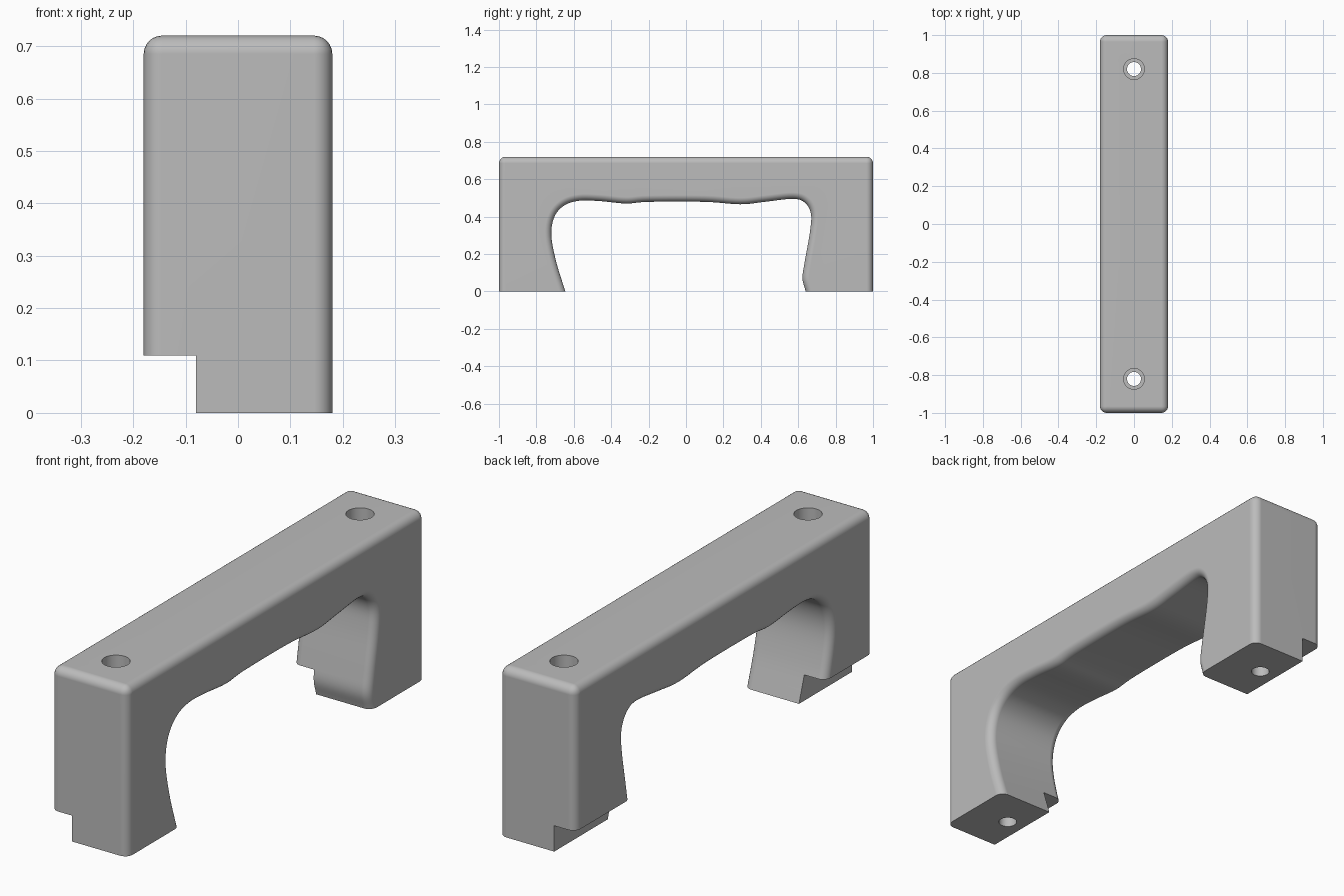
import bpy, bmesh, math
from mathutils import Vector

if "Cube" in bpy.data.objects:
    bpy.data.objects.remove(bpy.data.objects["Cube"])

WIDTH, HEIGHT, ROUND = 0.36, 0.72, 0.035
DROP = -0.2          # legs run below the floor before being trimmed flat

grey = bpy.data.materials.new("plain grey")
grey.use_nodes = True
colour = (0.5, 0.5, 0.5, 1)
grey.diffuse_color = colour
grey.node_tree.nodes["Principled BSDF"].inputs["Base Color"].default_value = colour


def smooth_path(points, steps):
    """Catmull-Rom curve through the points."""
    pts = [Vector(p) for p in points]
    pts = [2 * pts[0] - pts[1]] + pts + [2 * pts[-1] - pts[-2]]
    path = []
    for a, b, c, d in zip(pts, pts[1:], pts[2:], pts[3:]):
        for i in range(steps):
            t = i / steps
            path.append(0.5 * (2 * b + (c - a) * t + (2 * a - 5 * b + 4 * c - d) * t**2
                               + (3 * b - a - 3 * c + d) * t**3))
    return path + [pts[-2]]


def cut(target, cutter):
    mod = target.modifiers.new("cut", "BOOLEAN")
    mod.operation, mod.solver, mod.object = "DIFFERENCE", "EXACT", cutter
    apply(target, mod)
    bpy.data.objects.remove(cutter)


def apply(obj, mod):
    bpy.context.view_layer.objects.active = obj
    bpy.ops.object.modifier_apply(modifier=mod.name)


def box_cutter(x0, x1, z0, z1):
    bpy.ops.mesh.primitive_cube_add(size=1, location=((x0 + x1) / 2, 0, (z0 + z1) / 2))
    obj = bpy.context.object
    obj.scale = (x1 - x0, 3, z1 - z0)
    obj.hide_render = True
    bpy.context.view_layer.update()
    return obj


def drill(radius, y, z0, z1):
    bpy.ops.mesh.primitive_cylinder_add(vertices=48, radius=radius, depth=z1 - z0,
                                        location=(0, y, (z0 + z1) / 2))
    obj = bpy.context.object
    obj.hide_render = True
    return obj


# Finger grip opening, from the front leg over to the back leg
grip = smooth_path([
    (-0.645, 0), (-0.693, 0.155), (-0.72, 0.3), (-0.703, 0.4), (-0.65, 0.46),
    (-0.57, 0.485), (-0.46, 0.483), (-0.32, 0.47), (-0.2, 0.479), (0.1, 0.479),
    (0.29, 0.466), (0.42, 0.479), (0.57, 0.495), (0.635, 0.475), (0.668, 0.415),
    (0.663, 0.32), (0.635, 0.16), (0.623, 0.07), (0.64, 0)], 6)
outline = [(-1, DROP), (-0.6, DROP)] + grip + [(0.69, DROP), (1, DROP), (1, HEIGHT), (-1, HEIGHT)]

# Handle body: extruded side profile with rounded edges
bm = bmesh.new()
face = bm.faces.new([bm.verts.new((-WIDTH / 2, y, z)) for y, z in outline])
result = bmesh.ops.extrude_face_region(bm, geom=[face])
bmesh.ops.translate(bm, vec=(WIDTH, 0, 0),
                    verts=[v for v in result["geom"] if isinstance(v, bmesh.types.BMVert)])
bmesh.ops.recalc_face_normals(bm, faces=bm.faces)
mesh = bpy.data.meshes.new("handle")
bm.to_mesh(mesh)
bm.free()
handle = bpy.data.objects.new("handle", mesh)
bpy.context.collection.objects.link(handle)
mesh.materials.append(grey)

bevel = handle.modifiers.new("rounding", "BEVEL")
bevel.width, bevel.segments = ROUND, 6
bevel.limit_method, bevel.angle_limit = "ANGLE", math.radians(50)
bevel.use_clamp_overlap = False
apply(handle, bevel)

# Flat feet and the step along one side of both legs
cut(handle, box_cutter(-1, 1, -1, 0))
cut(handle, box_cutter(-1, -0.08, -0.5, 0.11))

# Counterbored screw holes
for y in (-0.82, 0.82):
    cut(handle, drill(0.037, y, -0.5, 1))
    cut(handle, drill(0.055, y, 0.25, 1))

# Smooth shading with crisp flats
bpy.ops.object.select_all(action="DESELECT")
handle.select_set(True)
bpy.context.view_layer.objects.active = handle
bpy.ops.object.shade_smooth_by_angle(angle=math.radians(30))
weighted = handle.modifiers.new("flat normals", "WEIGHTED_NORMAL")
weighted.keep_sharp = True
